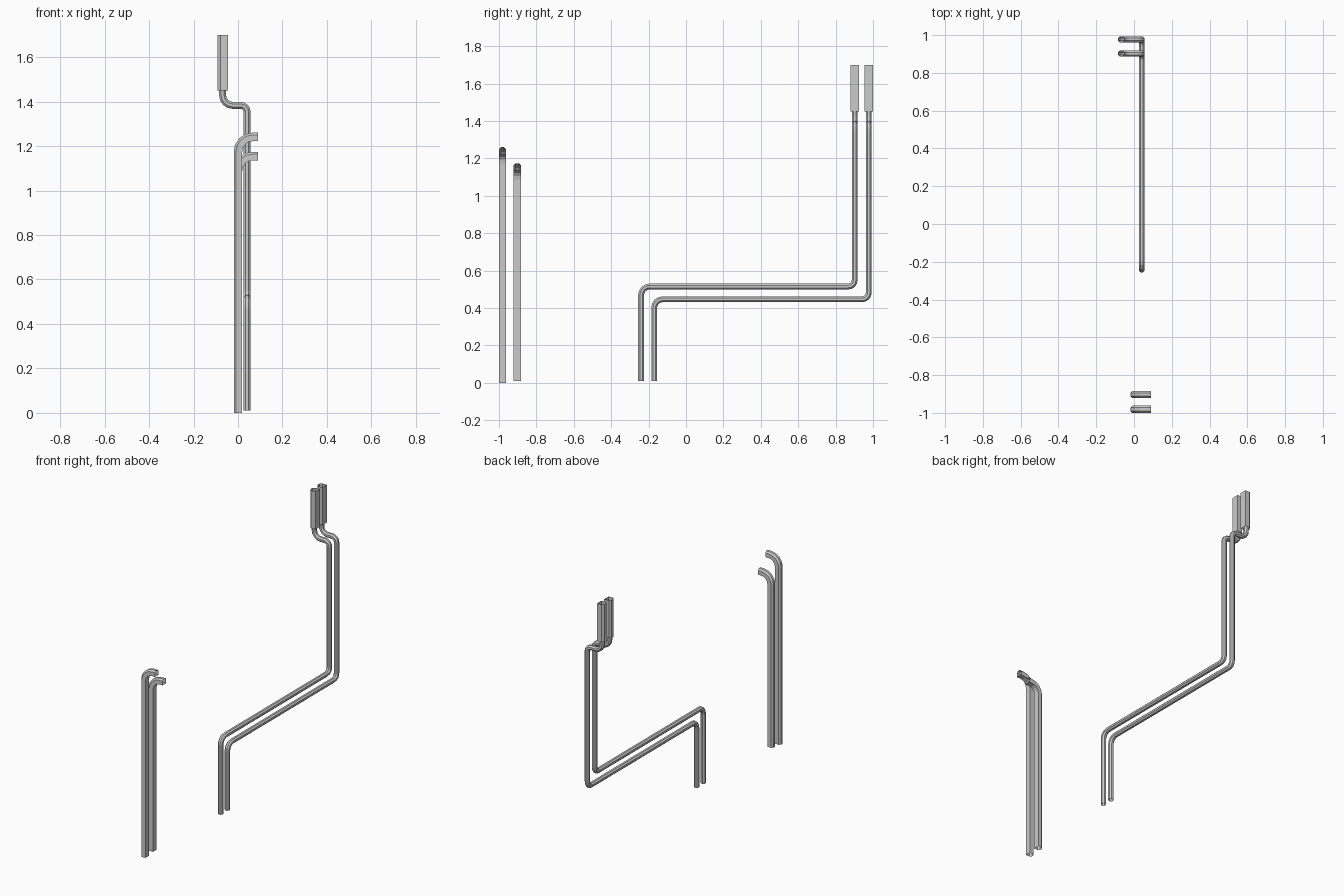
import bpy, bmesh, math
from mathutils import Vector

if "Cube" in bpy.data.objects:
    bpy.data.objects.remove(bpy.data.objects["Cube"])


def rounded(points, radii, steps=4):
    """Replace each inner corner of a path by an arc."""
    pts = [Vector(p) for p in points]
    out = [pts[0]]
    for a, b, c, r in zip(pts, pts[1:], pts[2:], radii):
        u, v = (a - b).normalized(), (c - b).normalized()
        centre = b + (u + v) * r
        for i in range(steps + 1):
            t = math.pi / 2 * i / steps
            out.append(centre - v * r * math.cos(t) - u * r * math.sin(t))
    return out + [pts[-1]]


def sweep(name, path, profile):
    """Open-ended tube: slide the profile along the path with mitred joints."""
    bm = bmesh.new()
    dirs = [(b - a).normalized() for a, b in zip(path, path[1:])]
    ring = [path[0] + Vector((x, y, 0)) for x, y in profile]
    prev = [bm.verts.new(p) for p in ring]
    for i, d in enumerate(dirs):
        p = path[i + 1]
        n = d + (dirs[i + 1] if i + 1 < len(dirs) else d)
        ring = [q + d * ((p - q).dot(n) / d.dot(n)) for q in ring]
        cur = [bm.verts.new(q) for q in ring]
        for k in range(len(cur)):
            j = (k + 1) % len(cur)
            bm.faces.new((prev[k], prev[j], cur[j], cur[k]))
        prev = cur
    mesh = bpy.data.meshes.new(name)
    bm.to_mesh(mesh)
    bm.free()
    obj = bpy.data.objects.new(name, mesh)
    bpy.context.collection.objects.link(obj)


def channel(h):
    """Section flat towards +x, chamfered towards -x."""
    return [(h, -h), (h, h), (-h * .45, h), (-h, h * .45), (-h, -h * .45), (-h * .45, -h)]


R = 0.0155 / math.cos(math.pi / 8)
octagon = [(R * math.cos((k + .5) * math.pi / 4), R * math.sin((k + .5) * math.pi / 4))
           for k in range(8)]

# Two short outlet pipes bending towards +x
for label, y, z0, z1 in (("tall", -0.981, 0.0, 1.241), ("low", -0.902, 0.01, 1.155)):
    path = rounded([(0, y, z0), (0, y, z1), (0.09, y, z1)], [0.065])
    sweep(label + "_outlet_pipe", path, channel(0.019))

# Two long stepped pipes, each with an offset at the top and a thick sleeve
X, XS = 0.041, -0.069
for label, ya, yb, z in (("upper", -0.24, 0.902, 0.515), ("lower", -0.17, 0.977, 0.447)):
    path = rounded([(X, ya, 0.01), (X, ya, z), (X, yb, z), (X, yb, 1.383),
                    (XS, yb, 1.383), (XS, yb, 1.46)], [0.045, 0.035, 0.03, 0.045])
    sweep(label + "_stepped_pipe", path, octagon)
    sweep(label + "_sleeve", [Vector((XS, yb, 1.45)), Vector((XS, yb, 1.70))], channel(0.023))
